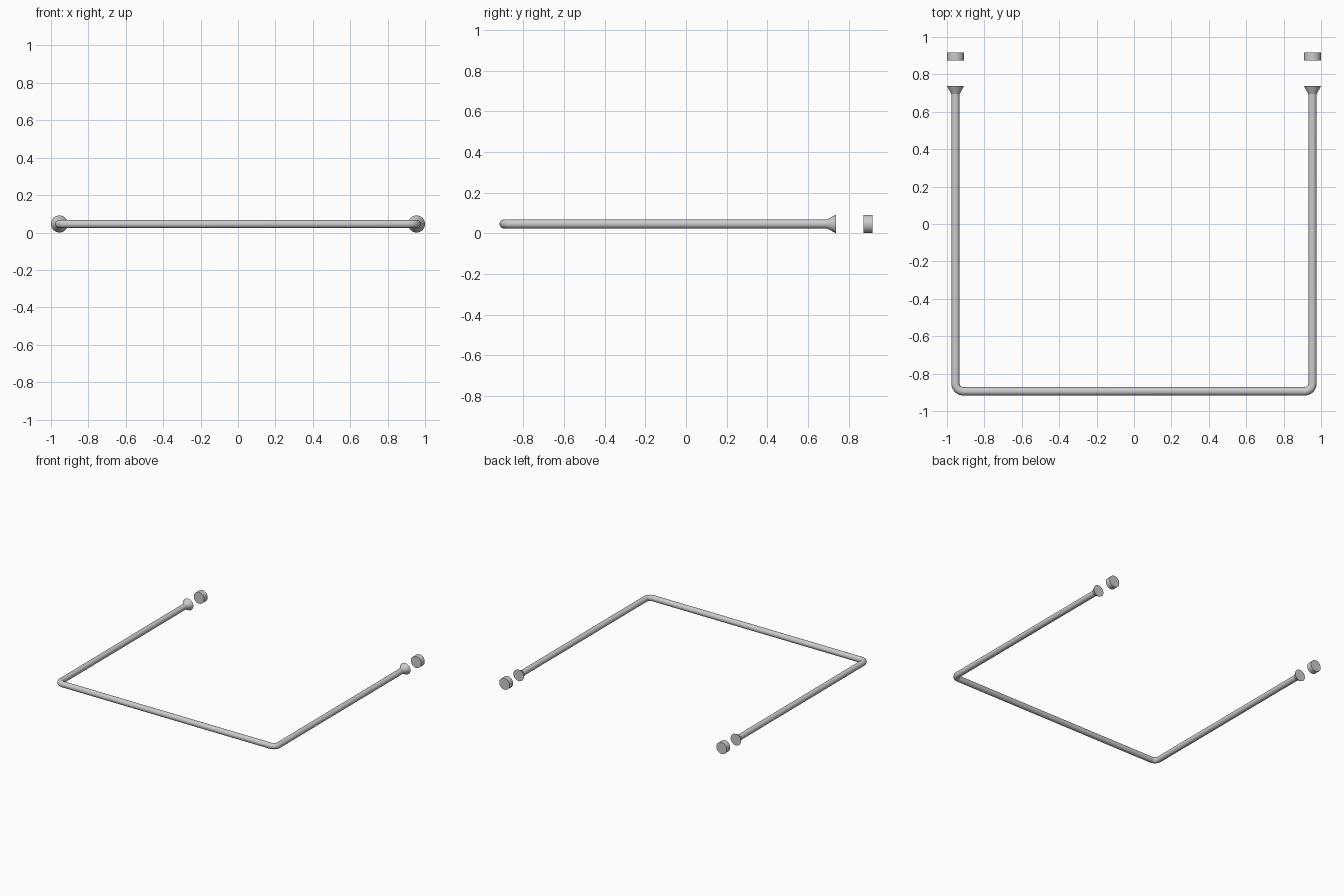
import bpy, bmesh
from math import sin, cos, pi, radians
from mathutils import Vector

if "Cube" in bpy.data.objects:
    bpy.data.objects.remove(bpy.data.objects["Cube"])

SIDES = 32
R_ROD, R_END = 0.0225, 0.0455
ARM_X, BAR_Y, Z = 0.9545, -0.8945, 0.0455
BEND = 0.042


def sweep(name, stations):
    """Closed round tube through (x, y, heading, radius) stations."""
    bm = bmesh.new()
    rings = []
    for x, y, heading, r in stations:
        side = Vector((-sin(heading), cos(heading), 0))
        up = Vector((0, 0, 1))
        ring = [bm.verts.new(Vector((x, y, Z))
                + r * (cos(2 * pi * i / SIDES) * side + sin(2 * pi * i / SIDES) * up))
                for i in range(SIDES)]
        rings.append(ring)
    for a, b in zip(rings, rings[1:]):
        for i in range(SIDES):
            j = (i + 1) % SIDES
            bm.faces.new((a[i], a[j], b[j], b[i]))
    bm.faces.new(rings[0])
    bm.faces.new(rings[-1])
    bmesh.ops.recalc_face_normals(bm, faces=bm.faces)
    mesh = bpy.data.meshes.new(name)
    bm.to_mesh(mesh)
    bm.free()
    obj = bpy.data.objects.new(name, mesh)
    bpy.context.collection.objects.link(obj)
    bpy.ops.object.select_all(action='DESELECT')
    obj.select_set(True)
    bpy.context.view_layer.objects.active = obj
    bpy.ops.object.shade_smooth_by_angle(angle=radians(20))
    return obj


# U-shaped rail: flared left end, two rounded corners, flared right end
down, up = -pi / 2, pi / 2
path = [(-ARM_X, 0.738, down, R_END), (-ARM_X, 0.695, down, R_ROD)]
for cx, start in ((-ARM_X + BEND, down), (ARM_X - BEND, 0)):
    for i in range(9):
        h = start + i / 8 * pi / 2
        path.append((cx + BEND * sin(h), BAR_Y + BEND - BEND * cos(h), h, R_ROD))
path += [(ARM_X, 0.695, up, R_ROD), (ARM_X, 0.738, up, R_END)]
sweep("rail", path)

# Separate wall discs behind each flared end
for label, s in (("left", -1), ("right", 1)):
    sweep(label + "_wall_disc", [(s * ARM_X, 0.873, up, R_END),
                                 (s * ARM_X, 0.917, up, R_END)])
